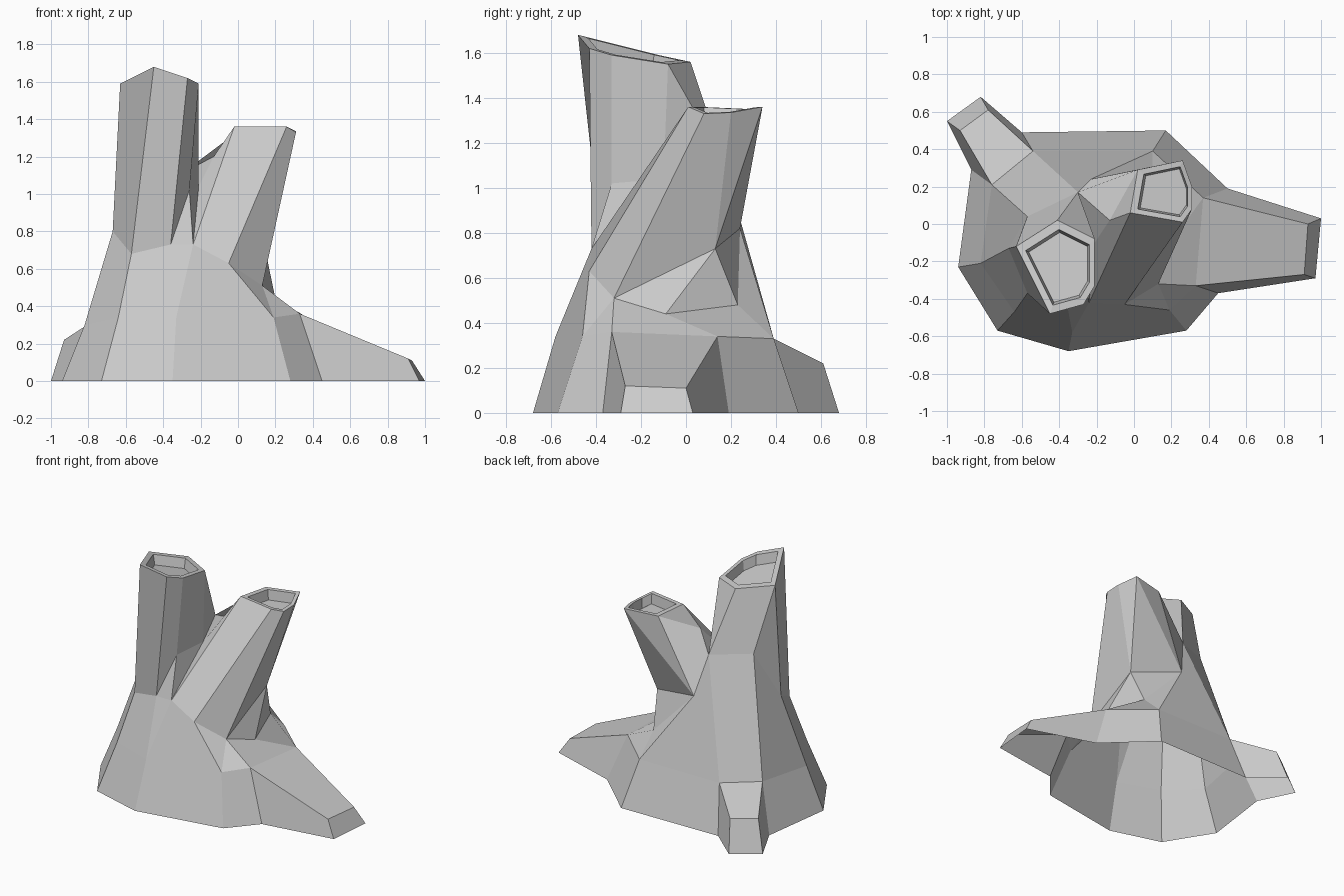
import bpy, bmesh
from mathutils import Vector

if "Cube" in bpy.data.objects:
    bpy.data.objects.remove(bpy.data.objects["Cube"])


class Part:
    """Collects strips of flat faces that share corner points."""
    def __init__(self, name):
        self.name, self.bm, self.verts = name, bmesh.new(), {}

    def face(self, points):
        corners = []
        for p in points:
            p = tuple(p)
            if p not in self.verts:
                self.verts[p] = self.bm.verts.new(p)
            if self.verts[p] not in corners:
                corners.append(self.verts[p])
        if len(corners) > 2:
            self.bm.faces.new(corners)

    def strip(self, low, high, closed=False):
        # repeated points collapse a quad to a triangle
        n = len(low)
        for i in range(n if closed else n - 1):
            j = (i + 1) % n
            self.face([low[i], low[j], high[j], high[i]])

    def cut_top(self, ring, inset=0.81, depth=0.07):
        # flat rim with a shallow recess
        centre = sum((Vector(p) for p in ring), Vector()) / len(ring)
        inner = [tuple(centre + (Vector(p) - centre) * inset) for p in ring]
        floor = [tuple(centre + (Vector(p) - centre) * inset * 0.92 - Vector((0, 0, depth)))
                 for p in ring]
        self.strip(ring, inner, True)
        self.strip(inner, floor, True)
        self.face(floor)

    def finish(self):
        mesh = bpy.data.meshes.new(self.name)
        self.bm.to_mesh(mesh)
        self.bm.free()
        bpy.context.collection.objects.link(bpy.data.objects.new(self.name, mesh))


# Ground outline and the ring above it, counter-clockwise from front left
ground = [(x, y, 0) for x, y in [
    (-.73, -.57), (-.35, -.68), (.28, -.57), (.45, -.37), (.97, -.29), (1, .03), (.5, .19),
    (.17, .5), (-.6, .49), (-.82, .68), (-1, .55), (-.87, .29), (-.94, -.23)]]
m = [(-.64, -.47, .34), (-.33, -.58, .34), (.19, -.46, .34), (.33, -.33, .36),
     (.91, -.27, .12), (.93, 0, .11), (.37, .14, .34), (.10, .39, .33), (-.54, .39, .33),
     (-.78, .61, .22), (-.93, .50, .22), (-.76, .21, .33), (-.82, -.21, .30)]

# Shoulder points shared by the base and the trunks
left_front, left_side = (-.57, -.37, .68), (-.67, -.13, .8)
left_back, mid_back = (-.57, .04, 1.14), (-.30, .17, 1.11)
crotch_l, crotch_r = (-.36, -.42, .73), (-.24, -.42, .73)
notch, saddle, fork = (-.26, -.33, 1.02), (-.21, -.10, 1.04), (-.13, .02, 1.2)
right_front, right_low = (-.05, -.43, .63), (.13, -.32, .51)
hollow, hollow_back = (.20, -.09, .44), (.10, .23, .48)
right_bend, right_back = (.14, .13, .73), (-.23, .24, .82)

# Stump base with both roots
base = Part("stump_base")
base.strip(ground, m, True)
base.face([m[3], m[4], m[5], m[6]])
base.face([m[8], m[9], m[10], m[11]])
base.strip([m[i] for i in (0, 1, 1, 2, 2, 3, 6, 7, 7, 8, 11, 12)],
           [left_front, crotch_l, crotch_r, right_front, right_low, right_low,
            hollow, hollow_back, right_back, mid_back, left_back, left_side], True)
base.finish()

# Tall left trunk
t = [(-.63, -.12, 1.59), (-.45, -.48, 1.68), (-.27, -.43, 1.62),
     (-.21, -.33, 1.59), (-.21, -.08, 1.55), (-.41, .02, 1.56)]
left = Part("left_trunk")
left.strip([left_side, left_front, crotch_l, notch, saddle, mid_back, mid_back, left_back],
           [t[i] for i in (0, 1, 2, 3, 4, 4, 5, 0)], True)
left.strip([crotch_l, crotch_r, crotch_r], [notch, notch, saddle])
left.cut_top(t)
left.finish()

# Leaning right trunk
r = [(-.02, .06, 1.36), (.26, .01, 1.36), (.31, .08, 1.33),
     (.31, .20, 1.335), (.26, .34, 1.36), (.02, .29, 1.35)]
right = Part("right_trunk")
right.strip([crotch_r, right_front, right_low, right_bend, right_bend, right_back,
             right_back, mid_back, saddle],
            [r[0], r[1], r[2], r[3], r[4], r[4], r[5], fork, fork], True)
right.strip([fork, fork], [r[5], r[0]])
right.strip([right_low, hollow, hollow_back, right_back], [right_bend] * 4)
right.cut_top(r)
right.finish()
